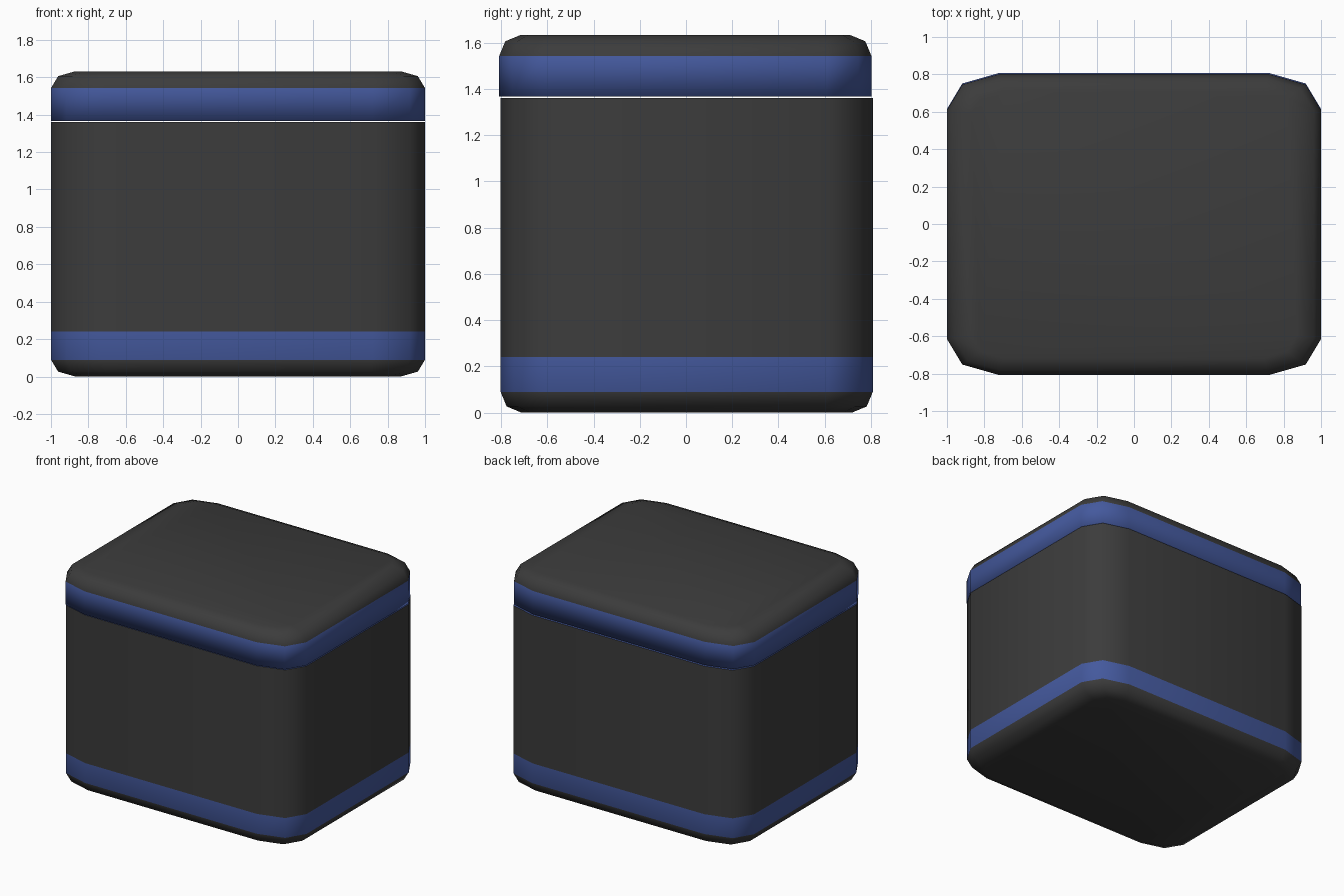
import bpy, bmesh, math

if "Cube" in bpy.data.objects:
    bpy.data.objects.remove(bpy.data.objects["Cube"])

def material(name, rgb):
    m = bpy.data.materials.new(name)
    m.diffuse_color = (*rgb, 1)
    m.use_nodes = True
    m.node_tree.nodes["Principled BSDF"].inputs["Base Color"].default_value = m.diffuse_color
    return m

DARK = material("charcoal", (0.045, 0.045, 0.045))
BLUE = material("blue", (0.058, 0.1, 0.34))

HALF_Y = 0.805
SQUASH = 0.69          # corner roundings are flatter in y and z than in x
RADIUS = 0.28          # vertical corner rounding
RIM = 0.13             # rounding of the top or bottom edge

def outline(inset):
    """Rounded rectangle with two-segment corners, shrunk by inset."""
    hx, hy = 1.0, HALF_Y / SQUASH
    mid = RADIUS * (1 - math.sqrt(0.5)) + inset / math.cos(math.pi / 8) * math.sqrt(0.5)
    far = RADIUS + inset * math.tan(math.pi / 16)
    corner = [(hx - inset, hy - far), (hx - mid, hy - mid), (hx - far, hy - inset)]
    pts = []
    for sx, sy in ((1, 1), (-1, 1), (-1, -1), (1, -1)):
        c = corner if sx * sy > 0 else corner[::-1]
        pts += [(sx * x, sy * y * SQUASH) for x, y in c]
    return pts

def loft(name, rings, y_shift, is_blue):
    """Stack of (height, inset) rings, closed at both ends."""
    bm = bmesh.new()
    loops = [[bm.verts.new((x, y + y_shift, z)) for x, y in outline(i)] for z, i in rings]
    n = len(loops[0])
    for a, b in zip(loops, loops[1:]):
        for k in range(n):
            bm.faces.new((a[k], a[(k + 1) % n], b[(k + 1) % n], b[k]))
    bm.faces.new(loops[0][::-1])
    bm.faces.new(loops[-1])
    bmesh.ops.recalc_face_normals(bm, faces=bm.faces[:])
    for f in bm.faces:
        f.smooth = True
        f.material_index = int(is_blue(f.calc_center_median().z))
    me = bpy.data.meshes.new(name)
    bm.to_mesh(me)
    bm.free()
    me.materials.append(DARK)
    me.materials.append(BLUE)
    ob = bpy.data.objects.new(name, me)
    bpy.context.collection.objects.link(ob)
    return ob

MID = RIM * (1 - math.sqrt(0.5))
RISE = RIM * SQUASH

# Box body: rounded base, blue band near the bottom, blue upper face
body = loft("box_body",
            [(0, RIM), (MID * SQUASH, MID), (RISE, 0), (0.24, 0), (1.361, 0)],
            0.003, lambda z: 0.1 < z < 0.24 or z > 1.3)
bpy.context.view_layer.objects.active = body
body.select_set(True)
bpy.ops.object.shade_smooth_by_angle(angle=math.radians(60))

# Lid: blue side wall, dark rounded top
TOP = 1.632
loft("box_lid",
     [(1.367, 0), (TOP - RISE, 0), (TOP - MID * SQUASH, MID), (TOP, RIM)],
     -0.003, lambda z: z < TOP - RISE)
